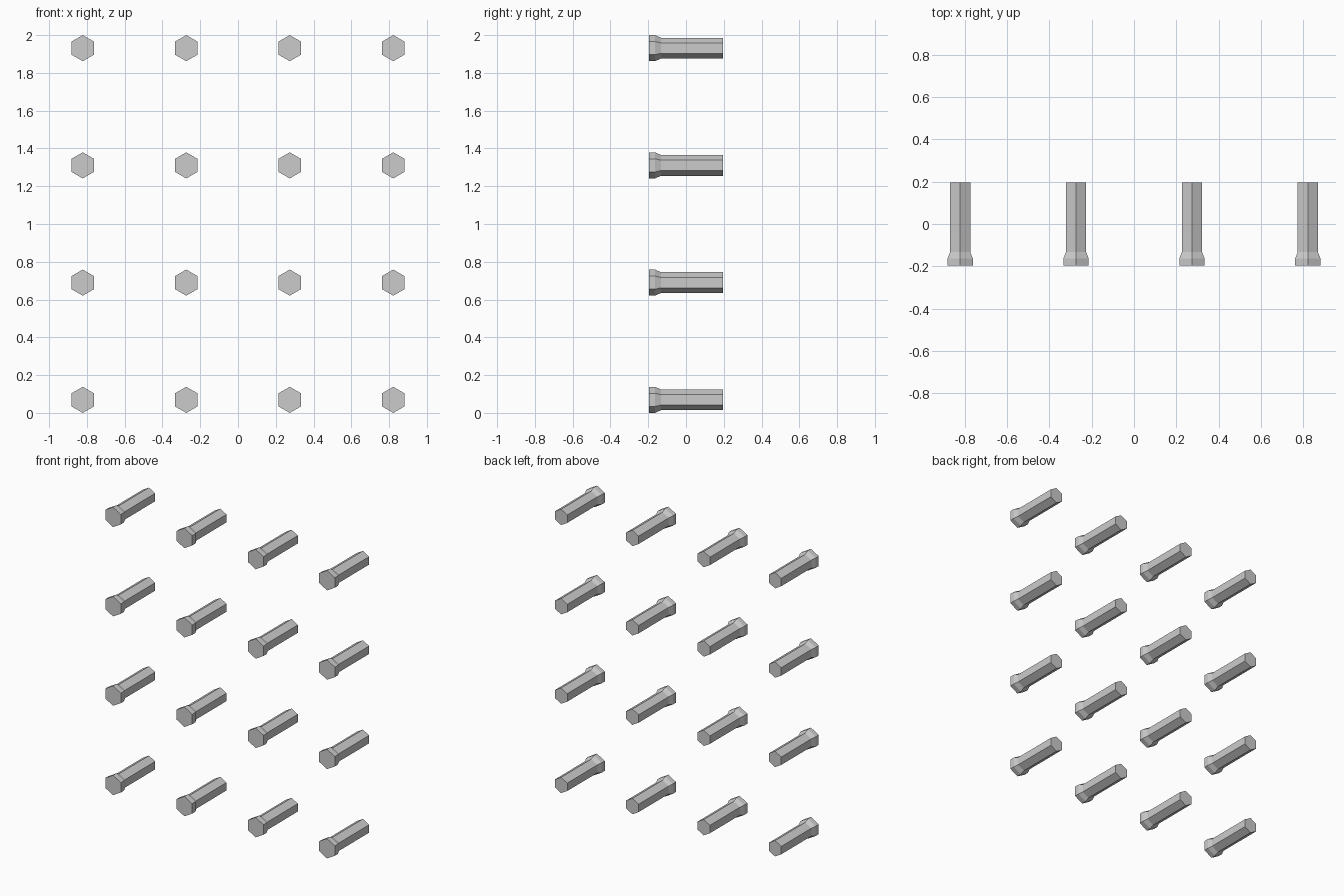
import bpy, bmesh, math

if "Cube" in bpy.data.objects:
    bpy.data.objects.remove(bpy.data.objects["Cube"])

HEAD_R, SHAFT_R = 0.069, 0.055
# (y, radius) sections: head front, head back, taper end, shaft end
SECTIONS = [(-0.197, HEAD_R), (-0.163, HEAD_R), (-0.133, SHAFT_R), (0.197, SHAFT_R)]
SIDES = 6


def hex_bolt_mesh():
    bm = bmesh.new()
    rings = []
    for y, r in SECTIONS:
        ring = []
        for i in range(SIDES):
            a = math.pi / 2 + 2 * math.pi * i / SIDES   # corner pointing up
            ring.append(bm.verts.new((r * math.cos(a), y, r * math.sin(a))))
        rings.append(ring)
    for a, b in zip(rings, rings[1:]):
        for i in range(SIDES):
            j = (i + 1) % SIDES
            bm.faces.new((a[i], a[j], b[j], b[i]))
    bm.faces.new(rings[0])
    bm.faces.new(rings[-1])
    bmesh.ops.recalc_face_normals(bm, faces=bm.faces)
    mesh = bpy.data.meshes.new("hex_bolt")
    bm.to_mesh(mesh)
    bm.free()
    return mesh


# 4 x 4 grid of identical bolts
mesh = hex_bolt_mesh()
step_z = (2 - 2 * HEAD_R) / 3
for row in range(4):
    for col in range(4):
        bolt = bpy.data.objects.new(f"hex_bolt_{row + 1}_{col + 1}", mesh)
        bolt.location = ((col - 1.5) * 0.548, 0, HEAD_R + row * step_z)
        bpy.context.collection.objects.link(bolt)
